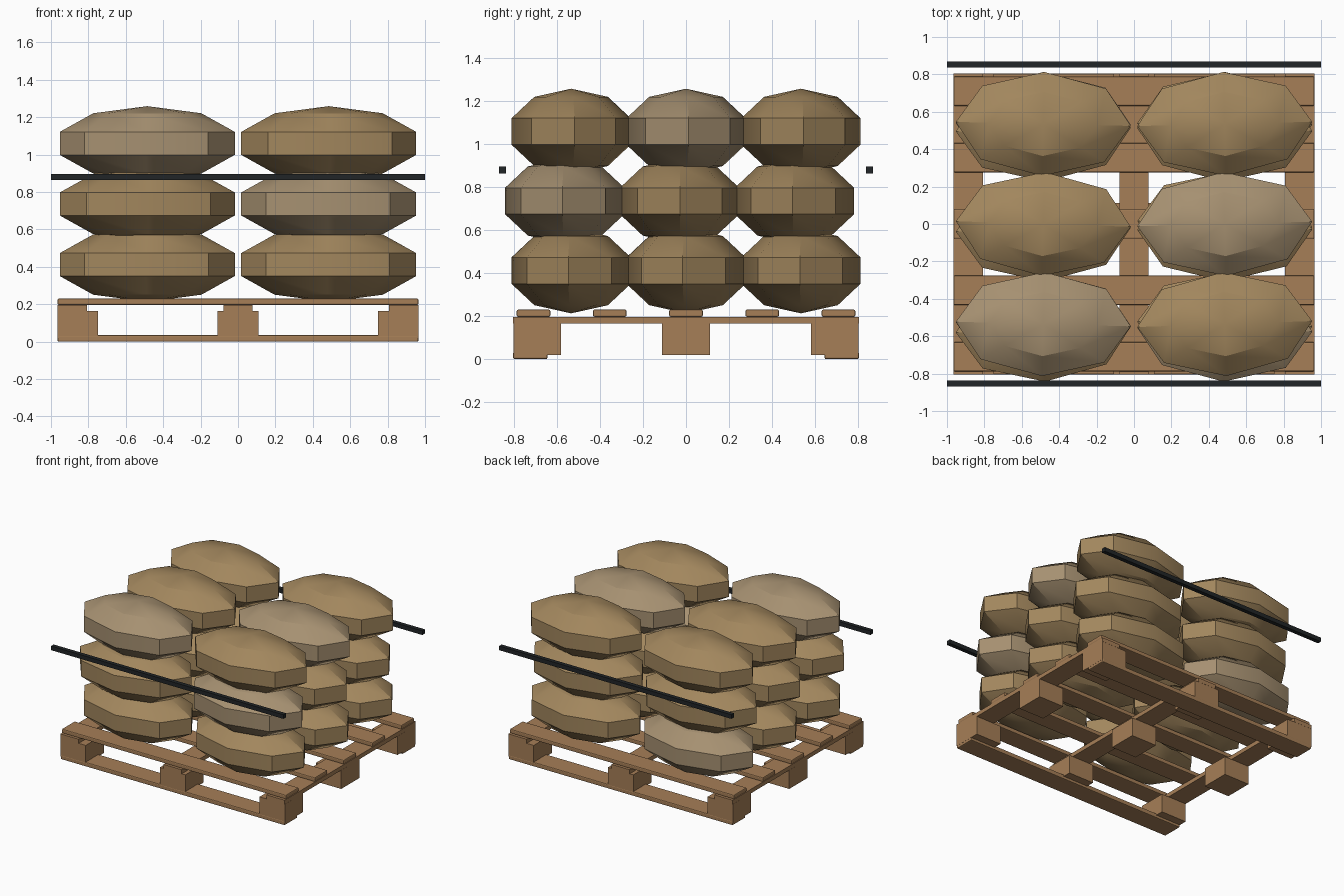
import bpy, random
from math import radians

if "Cube" in bpy.data.objects:
    bpy.data.objects.remove(bpy.data.objects["Cube"])

random.seed(4)


def material(name, rgb):
    m = bpy.data.materials.new(name)
    m.diffuse_color = (*rgb, 1)
    m.use_nodes = True
    m.node_tree.nodes["Principled BSDF"].inputs["Base Color"].default_value = m.diffuse_color
    return m


wood = material("wood", (0.38, 0.21, 0.095))
burlap = material("burlap", (0.36, 0.24, 0.11))
pale_burlap = material("pale_burlap", (0.38, 0.28, 0.165))
rubber = material("strap_black", (0.015, 0.018, 0.02))


def box(name, center, size, mat, bevel=0):
    bpy.ops.mesh.primitive_cube_add(size=1, location=center)
    ob = bpy.context.object
    ob.name = name
    ob.scale = size
    bpy.ops.object.transform_apply(location=False, rotation=False, scale=True)
    ob.data.materials.append(mat)
    if bevel:
        b = ob.modifiers.new("soft_edges", 'BEVEL')
        b.width = bevel
        b.segments = 2
    return ob


# Pallet: top deck boards
for y in (-0.71, -0.355, 0, 0.71, 0.355):
    box("deck_board", (0, y, 0.2135), (1.93, 0.157, 0.033), wood, 0.007)

# Pallet: stringers across the blocks
for x in (-0.887, 0, 0.887):
    box("stringer", (x, 0, 0.181), (0.157, 1.61, 0.032), wood)

# Pallet: nine blocks
for x in (-0.857, 0, 0.857):
    for y in (-0.693, 0, 0.693):
        box("block", (x, y, 0.0925), (0.218, 0.222, 0.145), wood)

# Pallet: bottom skids
for y in (-0.725, 0.725):
    box("bottom_skid", (0, y, 0.0175), (1.93, 0.16, 0.035), wood, 0.007)


# Sacks: squashed eight-sided spheres in three layers of 2 x 3
pale = {(0, 0, 2), (1, 1, 0), (2, 0, 0), (2, 1, 1)}  # layer, column, row
for layer in range(3):
    shift = -0.03 if layer == 1 else 0
    for col in range(2):
        for row in range(3):
            bpy.ops.mesh.primitive_uv_sphere_add(segments=8, ring_count=5, radius=1)
            sack = bpy.context.object
            sack.name = "sack"
            sack.scale = (0.492, 0.292, 0.199)
            sack.location = ((col * 2 - 1) * 0.485, (row - 1) * 0.535 + shift,
                             0.412 + layer * 0.324)
            sack.rotation_euler.z = random.uniform(-0.04, 0.04)
            bpy.ops.object.transform_apply(location=False, rotation=False, scale=True)
            sack.data.materials.append(pale_burlap if (layer, col, row) in pale else burlap)
            bpy.ops.object.shade_smooth_by_angle(angle=radians(30))

# Straps along front and back
for y in (-0.854, 0.854):
    box("strap", (0, y, 0.88), (2.0, 0.032, 0.032), rubber)
